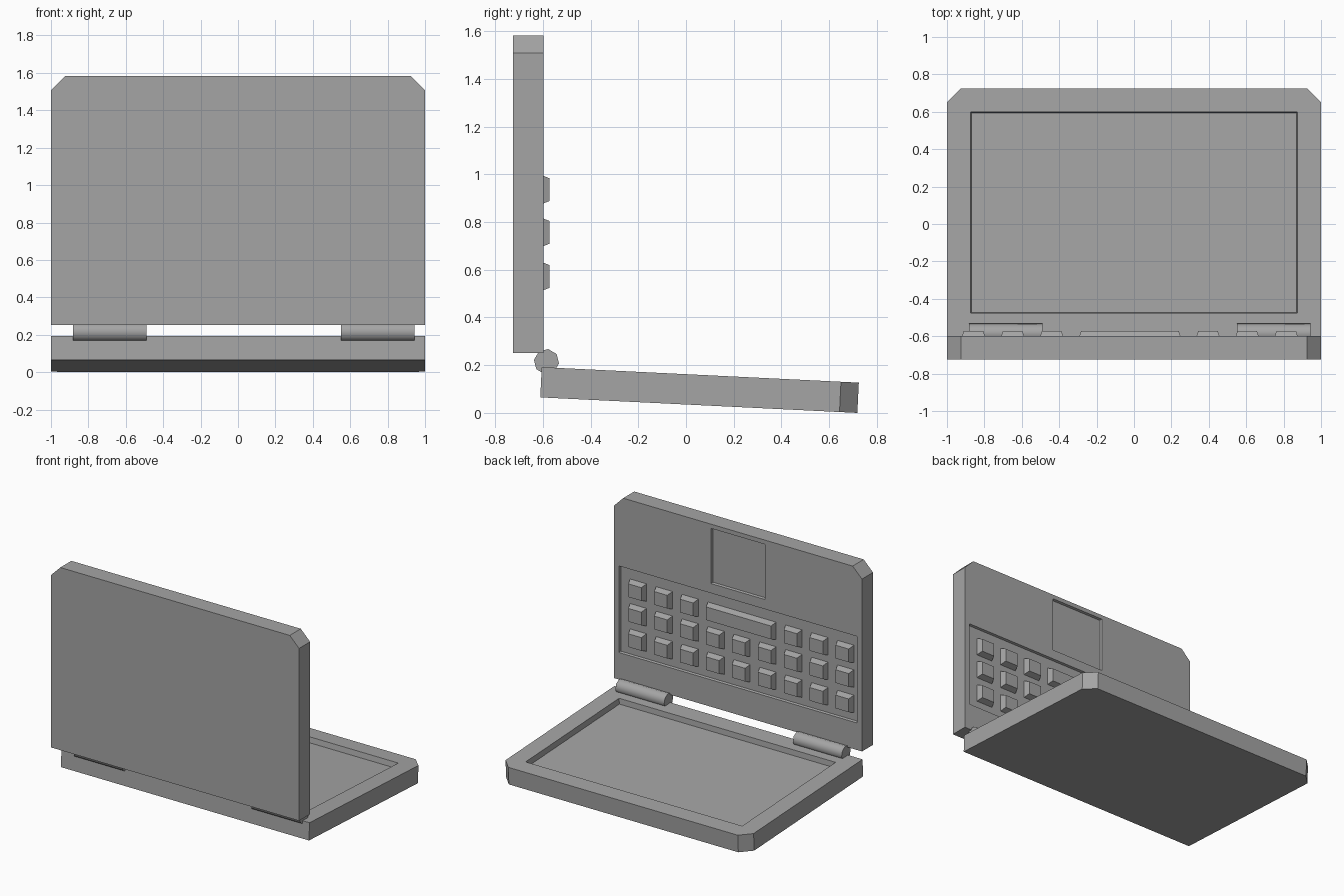
import bpy, bmesh, math
from mathutils import Matrix

if "Cube" in bpy.data.objects:
    bpy.data.objects.remove(bpy.data.objects["Cube"])

W, L, T = 1.0, 1.331, 0.127     # half width, length, thickness of both halves
CH = 0.075                      # corner chamfer
TILT = math.radians(2.8)

grey = bpy.data.materials.new("dark_grey")
grey.diffuse_color = (0.375, 0.375, 0.375, 1)
grey.use_nodes = True
grey.node_tree.nodes["Principled BSDF"].inputs["Base Color"].default_value = grey.diffuse_color


def to_object(name, bm, matrix=None):
    bmesh.ops.recalc_face_normals(bm, faces=bm.faces[:])
    if matrix is not None:
        bm.transform(matrix)
    me = bpy.data.meshes.new(name)
    bm.to_mesh(me)
    bm.free()
    me.materials.append(grey)
    ob = bpy.data.objects.new(name, me)
    bpy.context.collection.objects.link(ob)
    return ob


def add_frustum(bm, cx, cy, base, top, z0, z1):
    """Tapered box: base and top are (width, length) pairs."""
    rings = []
    for (w, l), z in ((base, z0), (top, z1)):
        rings.append([bm.verts.new((cx + sx * w / 2, cy + sy * l / 2, z))
                      for sx, sy in ((-1, -1), (1, -1), (1, 1), (-1, 1))])
    a, b = rings
    bm.faces.new(a[::-1])
    bm.faces.new(b)
    for i in range(4):
        j = (i + 1) % 4
        bm.faces.new((a[i], a[j], b[j], b[i]))


def slab(name, recesses, matrix):
    """Flat half with chamfered far corners and recesses (half width, y0, y1, depth)."""
    bm = bmesh.new()
    pts = [(-W, 0), (W, 0), (W, L - CH), (W - CH, L), (-W + CH, L), (-W, L - CH)]
    face = bm.faces.new([bm.verts.new((x, y, 0)) for x, y in pts])
    ext = bmesh.ops.extrude_face_region(bm, geom=[face])
    bmesh.ops.translate(bm, vec=(0, 0, T),
                        verts=[v for v in ext["geom"] if isinstance(v, bmesh.types.BMVert)])
    ob = to_object(name, bm)

    # cutter with slightly tapered walls
    bm = bmesh.new()
    for hw, y0, y1, depth in recesses:
        t = 0.01
        add_frustum(bm, 0, (y0 + y1) / 2, (2 * hw - t, y1 - y0 - t),
                    (2 * hw + t, y1 - y0 + t), T - depth, T + depth)
    cutter = to_object(name + "_cutter", bm)
    cutter.hide_render = True
    mod = ob.modifiers.new("recess", "BOOLEAN")
    mod.operation = "DIFFERENCE"
    mod.solver = "EXACT"
    mod.object = cutter
    bpy.context.view_layer.objects.active = ob
    bpy.ops.object.modifier_apply(modifier=mod.name)
    bpy.data.objects.remove(cutter)
    ob.data.transform(matrix)
    return ob


# screen half, lying nearly flat with its recess facing up
screen_mx = Matrix.Translation((0, -0.611, L * math.sin(TILT))) @ Matrix.Rotation(-TILT, 4, "X")
slab("screen_half", [(0.873, 0.129, 1.206, 0.04)], screen_mx)

# keyboard half, standing upright with its recesses facing +y
Z0, DEPTH = 0.252, 0.016
upright = Matrix(((-1, 0, 0, 0), (0, 0, 1, -0.725), (0, 1, 0, Z0), (0, 0, 0, 1)))
slab("keyboard_half", [(0.96, 0.449 - Z0, 1.08 - Z0, DEPTH),
                       (0.217, 1.15 - Z0, 1.552 - Z0, DEPTH)], upright)

# keys: 9 columns by 3 rows, the top row has a space bar in the middle
bm = bmesh.new()
PITCH, MID = 0.209, 0.022
for row, z in enumerate((0.572, 0.757, 0.936)):
    for col in range(-4, 5):
        if row == 2 and abs(col) <= 1:
            continue
        add_frustum(bm, MID + col * PITCH, z - Z0, (0.132, 0.128), (0.105, 0.096),
                    T - DEPTH, T + 0.025)
    if row == 2:
        add_frustum(bm, MID, z - Z0, (0.55, 0.128), (0.523, 0.096), T - DEPTH, T + 0.025)
to_object("keys", bm, upright)

# two eight-sided hinge barrels
for name, x in (("hinge_left", -0.685), ("hinge_right", 0.746)):
    bm = bmesh.new()
    bmesh.ops.create_cone(bm, cap_ends=True, segments=8, radius1=0.053, radius2=0.053, depth=0.393)
    mx = (Matrix.Translation((x, -0.585, 0.215)) @ Matrix.Rotation(math.radians(-8), 4, "X")
          @ Matrix.Rotation(math.pi / 2, 4, "Y"))
    ob = to_object(name, bm, mx)
    bpy.ops.object.select_all(action="DESELECT")
    ob.select_set(True)
    bpy.context.view_layer.objects.active = ob
    bpy.ops.object.shade_smooth_by_angle(angle=math.radians(50))
